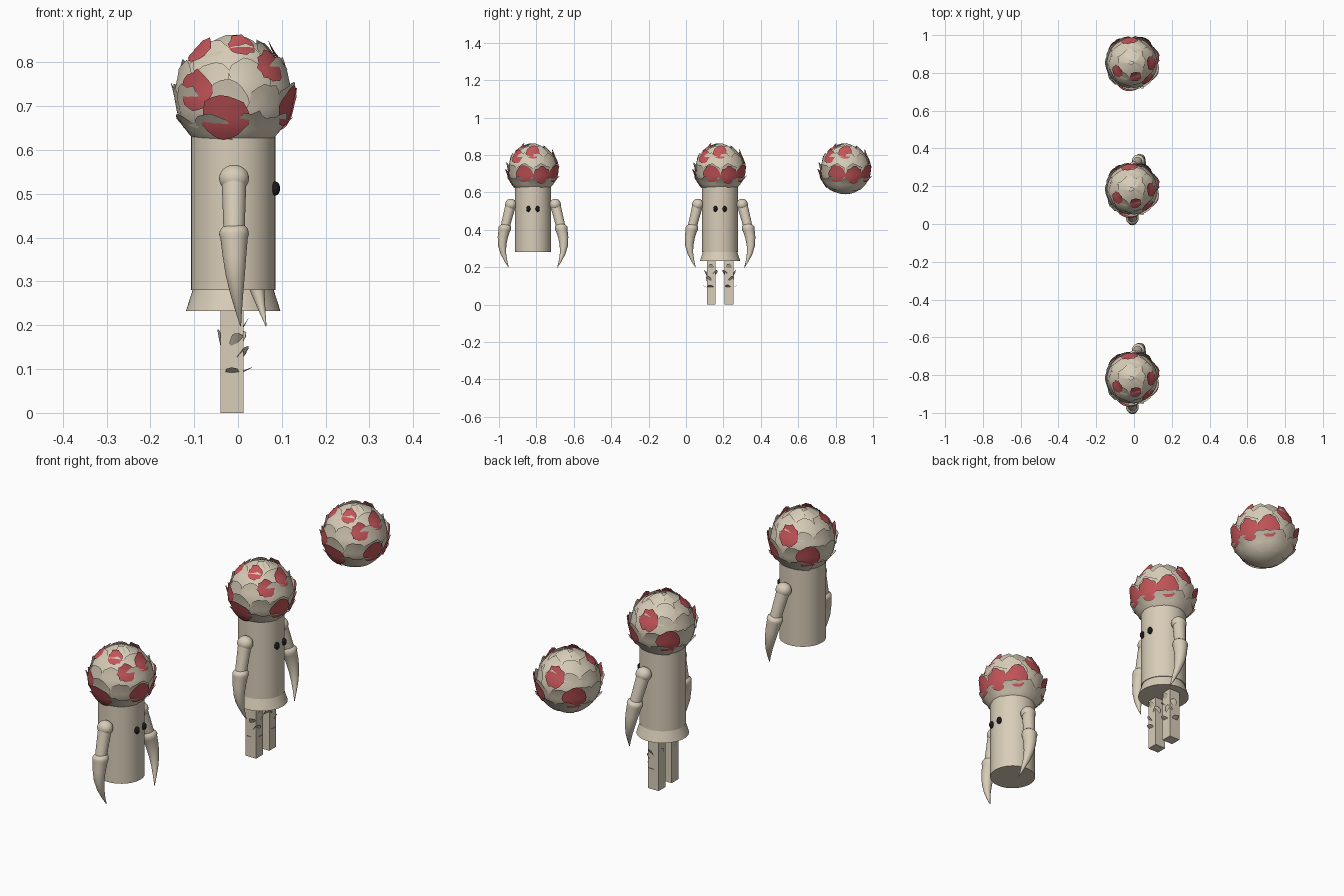
import bpy, bmesh, math, random
from mathutils import Vector

if "Cube" in bpy.data.objects:
    bpy.data.objects.remove(bpy.data.objects["Cube"])

random.seed(4)
CX, R, HZ = -0.011, 0.13, 0.72      # shared centre x, head radius, head height


def material(name, rgb):
    m = bpy.data.materials.new(name)
    m.diffuse_color = (*rgb, 1)
    m.use_nodes = True
    m.node_tree.nodes["Principled BSDF"].inputs["Base Color"].default_value = m.diffuse_color
    return m


CREAM = material("cream", (0.69, 0.61, 0.48))
RED = material("red", (0.55, 0.09, 0.10))
BLACK = material("black", (0.01, 0.01, 0.01))


def finish(bm, name, mats, smooth=True):
    me = bpy.data.meshes.new(name)
    bm.to_mesh(me)
    bm.free()
    for m in mats:
        me.materials.append(m)
    ob = bpy.data.objects.new(name, me)
    bpy.context.collection.objects.link(ob)
    if smooth:
        bpy.ops.object.select_all(action='DESELECT')
        ob.select_set(True)
        bpy.context.view_layer.objects.active = ob
        bpy.ops.object.shade_smooth_by_angle(angle=math.radians(40))
    return ob


def tube(name, path, radii, n=32):
    """Loft rings along a path, capped at both ends."""
    bm = bmesh.new()
    pts = [Vector(p) for p in path]
    rings = []
    for i, p in enumerate(pts):
        d = (pts[min(i + 1, len(pts) - 1)] - pts[max(i - 1, 0)]).normalized()
        a = d.cross(Vector((0, 1, 0))).normalized()
        b = d.cross(a)
        rings.append([bm.verts.new(p + radii[i] * (a * math.cos(t) + b * math.sin(t)))
                      for t in (2 * math.pi * k / n for k in range(n))])
    for r0, r1 in zip(rings, rings[1:]):
        for k in range(n):
            bm.faces.new((r0[k], r0[(k + 1) % n], r1[(k + 1) % n], r1[k]))
    bm.faces.new(rings[0])
    bm.faces.new(rings[-1])
    bmesh.ops.recalc_face_normals(bm, faces=bm.faces)
    return finish(bm, name, [CREAM])


def ball(name, loc, size, mat=CREAM):
    bm = bmesh.new()
    bmesh.ops.create_uvsphere(bm, u_segments=32, v_segments=20, radius=1)
    bmesh.ops.scale(bm, vec=size, verts=bm.verts)
    bmesh.ops.translate(bm, vec=loc, verts=bm.verts)
    return finish(bm, name, [mat])


def petal(bm, place, w, h, mat=0, n=18):
    """Ragged rounded leaf; place(u, v, v/h) maps it into space."""
    mid = bm.verts.new(place(0, 0, 0))
    rim = [random.uniform(0.86, 1.1) for _ in range(n)]
    prev = None
    for f in (0.35, 0.7, 1.0):
        ring = []
        for k in range(n):
            t = 2 * math.pi * k / n
            j = f * (rim[k] if f == 1 else 1)
            v = math.sin(t) * j
            ring.append(bm.verts.new(place(math.cos(t) * j * w, v * h, v)))
        for k in range(n):
            k2 = (k + 1) % n
            q = (mid, ring[k], ring[k2]) if prev is None else (prev[k], ring[k], ring[k2], prev[k2])
            bm.faces.new(q).material_index = mat
        prev = ring


def head_petal(bm, az, el, w, h, flare, lift, mat=0):
    az, el = math.radians(az), math.radians(el)
    n = Vector((math.cos(el) * math.cos(az), math.cos(el) * math.sin(az), math.sin(el)))
    e = Vector((-math.sin(az), math.cos(az), 0))
    up = n.cross(e)
    twist = random.uniform(-0.3, 0.3)

    def place(u, v, s):
        d = (n + e * (u / R) + up * (v / R)).normalized()
        out = lift + flare * max(0, s) ** 2 + 0.006 * twist * u / w
        return d * (R + out)
    petal(bm, place, w, h, mat)


# Leafy ball head: sphere, overlapping petal rows, then red petals
bm = bmesh.new()
bmesh.ops.create_uvsphere(bm, u_segments=48, v_segments=24, radius=R)
for el, count, phase, flare in ((-34, 9, 5, .015), (-9, 9, 25, .015), (17, 9, 8, .012),
                                (42, 7, 30, .011), (66, 5, 10, .008), (88, 1, 0, .004)):
    for k in range(count):
        head_petal(bm, 360 * k / count + phase + random.uniform(-6, 6), el + random.uniform(-4, 4),
                   random.uniform(.046, .056), random.uniform(.046, .054), flare,
                   random.uniform(.001, .005))
for az, el, w in ((-98, -20, .056), (-130, 5, .045), (-45, 30, .036), (-20, -9, .046),
                  (20, -12, .046), (58, -10, .046), (97, 28, .044), (135, -8, .05),
                  (0, 42, .036), (-150, 50, .034), (-75, 58, .03)):
    head_petal(bm, az, el, w, w, .013, .009, 1)
head = finish(bm, "leafy_head_middle", [CREAM, RED])
head.location = (CX, 0.182, HZ)
for label, y in (("left", -0.818), ("loose", 0.852)):
    ob = head.copy()
    ob.name = "leafy_head_" + label
    ob.location = (CX, y, HZ)
    bpy.context.collection.objects.link(ob)


def figure(tag, y):
    # Trunk and eyes
    tube("trunk_" + tag, [(CX, y, .28), (CX, y, .64)], [.096, .096], 48)
    for s in (-1, 1):
        ball("eye_" + tag, (CX + .096, y + s * .025, .512), (.011, .011, .016), BLACK)
    # Arms: shoulder ball, upper arm, curved claw; the +y arm swings forward
    for s, sx, ex, tx in ((-1, -.009, -.009, .006), (1, .002, .022, .064)):
        ball("shoulder_" + tag, (sx, y + s * .118, .535), (.034, .031, .031))
        elbow = Vector((ex, y + s * .15, .412))
        tube("upper_arm_" + tag, [(sx, y + s * .12, .53), elbow], [.028, .024])
        tip = Vector((tx, y + s * .13, .198))
        path, rad = [], []
        for t, r in ((-.09, .012), (-.07, .024), (-.03, .032), (.02, .034), (.07, .031), (.25, .027),
                     (.45, .022), (.65, .015), (.85, .007), (1, .001)):
            p = elbow.lerp(tip, t)
            p.y += s * .024 * math.sin(math.pi * max(0, t))
            p.x -= .004 * math.sin(math.pi * max(0, t))
            path.append(p)
            rad.append(r)
        tube("claw_" + tag, path, rad)


figure("left", -0.818)
figure("middle", 0.182)

# Flared hem of the middle figure
Y = 0.182
tube("flared_hem", [(CX, Y, .232), (CX, Y, .282)], [.108, .092], 48)

# Square legs with small leaves
for s in (-1, 1):
    ly, lx = Y + s * .047, -.0135
    bm = bmesh.new()
    bmesh.ops.create_cube(bm, size=1)
    bmesh.ops.scale(bm, vec=(.053, .048, .234), verts=bm.verts)
    bmesh.ops.translate(bm, vec=(lx, ly, .117), verts=bm.verts)
    finish(bm, "leg", [CREAM], False)
    bm = bmesh.new()
    for az, z, tilt in ((0, .2, .5), (-50 * s, .17, .7), (30 * s, .135, .6), (-10, .095, 1.1),
                        (70 * s, .165, .5), (90 * s, .095, 1.1), (165 * s, .17, .2)):
        a = math.radians(az)
        n = Vector((math.cos(a), math.sin(a), 0))
        e = Vector((-n.y, n.x, 0))
        up = n * math.sin(tilt) + Vector((0, 0, math.cos(tilt)))
        c = Vector((lx, ly, z)) + n * .029
        petal(bm, lambda u, v, k: c + e * u + up * v - n * (8 * u * u), .016, .02)
    finish(bm, "leg_leaves", [CREAM])
